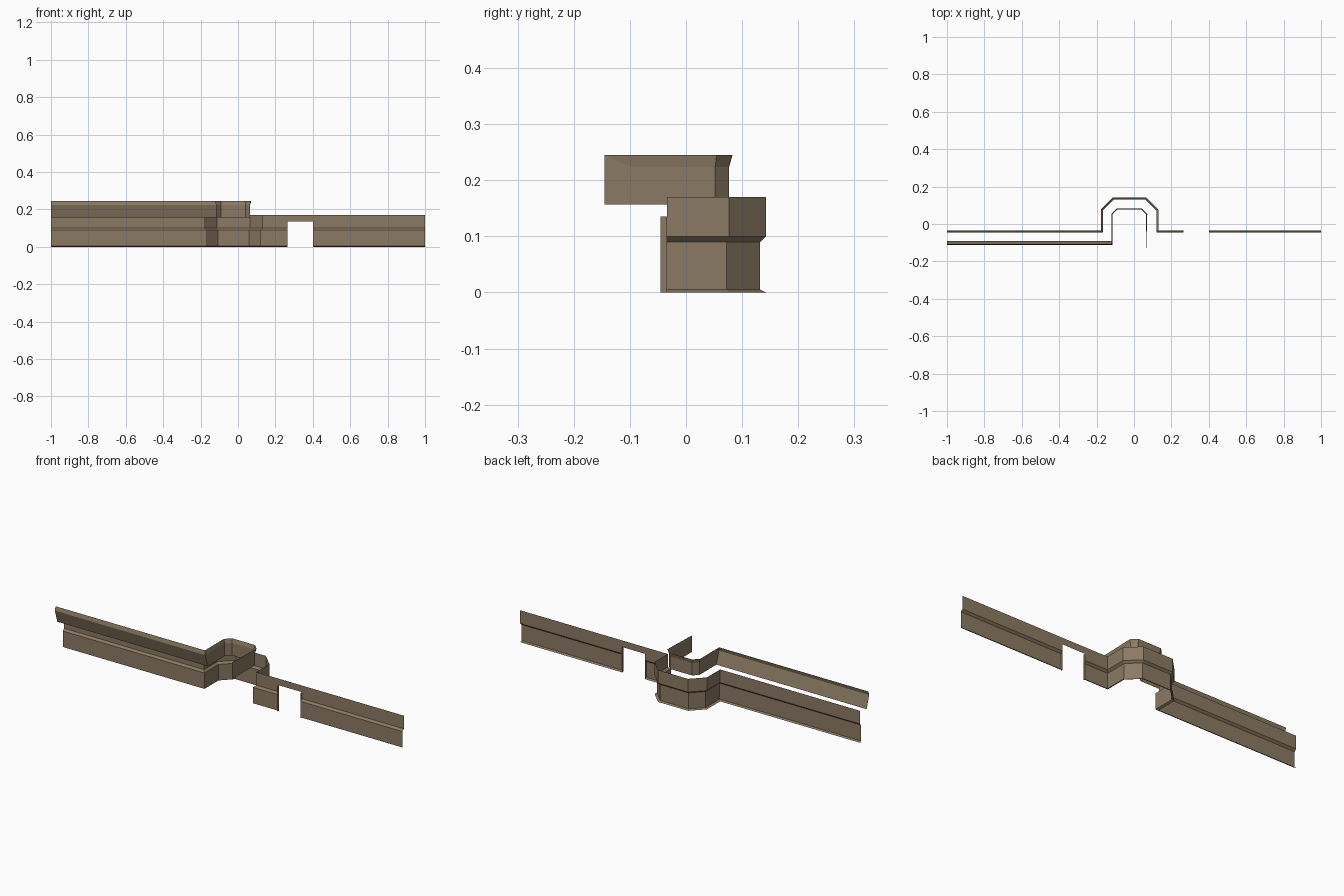
import bpy
import bmesh
from mathutils import Vector

if "Cube" in bpy.data.objects:
    bpy.data.objects.remove(bpy.data.objects["Cube"])

# One flat colour for all wall sheets
paint = bpy.data.materials.new("warm_brown")
paint.diffuse_color = (0.26, 0.195, 0.125, 1)
paint.use_nodes = True
paint.node_tree.nodes["Principled BSDF"].inputs["Base Color"].default_value = paint.diffuse_color


def offset_path(path, d):
    """Shift an open path sideways (left is positive) with mitred corners."""
    pts = [Vector(p) for p in path]
    normals = []
    for a, b in zip(pts, pts[1:]):
        t = (b - a).normalized()
        normals.append(Vector((-t.y, t.x)))
    out = []
    for i, p in enumerate(pts):
        n1 = normals[max(i - 1, 0)]
        n2 = normals[min(i, len(normals) - 1)]
        out.append(p + (n1 + n2) * (d / (1 + n1.dot(n2))))
    return out


def make_object(name, faces):
    bm = bmesh.new()
    for f in faces:
        bm.faces.new([bm.verts.new(v) for v in f])
    bmesh.ops.remove_doubles(bm, verts=bm.verts, dist=1e-5)
    me = bpy.data.meshes.new(name)
    bm.to_mesh(me)
    bm.free()
    me.materials.append(paint)
    ob = bpy.data.objects.new(name, me)
    bpy.context.collection.objects.link(ob)
    return ob


def sweep(path, profile):
    """Sheet faces for a (offset, height) profile along a path."""
    rows = [[(p.x, p.y, z) for p in offset_path(path, d)] for d, z in profile]
    return [[lo[i], lo[i + 1], hi[i + 1], hi[i]]
            for lo, hi in zip(rows, rows[1:]) for i in range(len(path) - 1)]


# Lower wall: skirting lip, thicker base, ledge, upper panel
FRONT = -0.034
LEDGE = [(0, 0), (-0.011, 0.005), (-0.011, 0.09), (0, 0.1)]
HEAD = 0.135
DOOR = (0.265, 0.40)
alcove = [(-1, FRONT), (-0.177, FRONT), (-0.177, 0.077), (-0.112, 0.143),
          (0.064, 0.143), (0.131, 0.077), (0.131, FRONT), (DOOR[0], FRONT)]
make_object("lower_wall_with_alcove", sweep(alcove, LEDGE + [(0, HEAD), (0, 0.17)]))
make_object("lower_wall_right",
            sweep([(DOOR[1], FRONT), (1, FRONT)], LEDGE + [(0, HEAD), (0, 0.17)]))
make_object("door_header",
            sweep([(DOOR[0], FRONT), (DOOR[1], FRONT)], [(0, HEAD), (0, 0.17)]))

# Thin returns on both sides of the doorway
for name, x in (("door_jamb_left", DOOR[0]), ("door_jamb_right", DOOR[1])):
    y0, y1 = FRONT - 0.011, FRONT
    make_object(name, [[(x, y0, 0), (x, y1, 0), (x, y1, HEAD), (x, y0, HEAD)]])

# Upper wall: leaning front run, upright alcove, flared top edge
BOT, MID, TOP = 0.157, 0.224, 0.245
bay = [(-0.115, -0.112), (-0.115, 0.052), (-0.09, 0.077), (0.04, 0.077), (0.065, 0.052)]
low = [Vector(p) for p in [(-1, -0.091), (-0.115, -0.091)] + bay[1:]]
mid = [Vector(p) for p in [(-1, -0.112)] + bay]
top = offset_path([(-1, -0.112)] + bay + [(0.065, -0.1)], 0.006)[:-1]
rows = [[(p.x, p.y, z) for p in r] for r, z in ((low, BOT), (mid, MID), (top, TOP))]
faces = [[a[i], a[i + 1], b[i + 1], b[i]]
         for a, b in zip(rows, rows[1:]) for i in range(len(a) - 1)]
# free end of the bay, where the flare tapers out
tip_low, tip_mid, tip_top = (0.065, -0.145, BOT), (0.065, -0.1, MID), (0.065, -0.145, TOP)
faces += [[rows[0][-1], tip_low, tip_top, tip_mid, rows[1][-1]],
          [rows[1][-1], tip_mid, tip_top, rows[2][-1]]]
make_object("upper_wall", faces)
